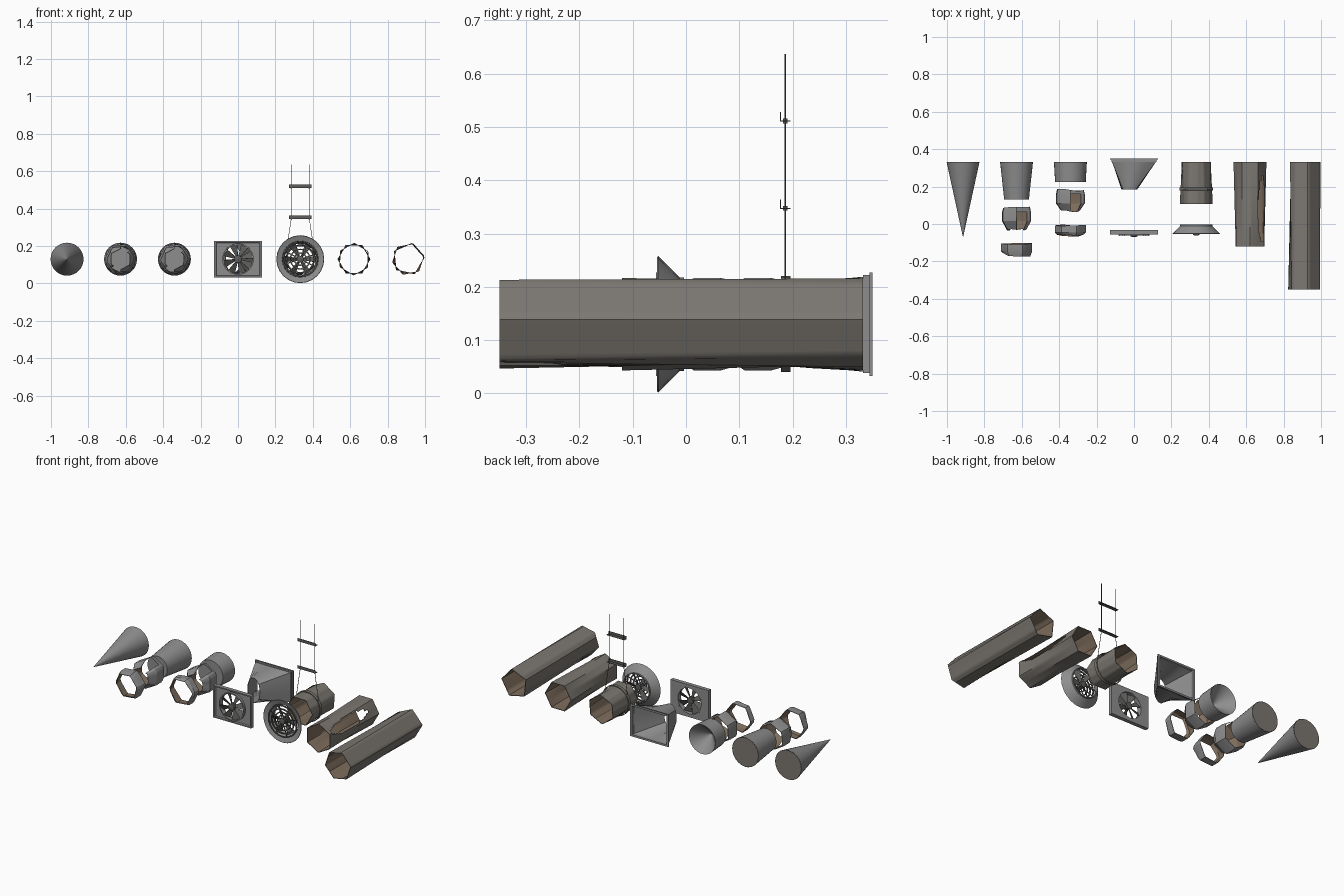
import bpy, bmesh, math, random
from mathutils import Vector

if "Cube" in bpy.data.objects:
    bpy.data.objects.remove(bpy.data.objects["Cube"])

random.seed(4)
CZ, R, TAU = 0.13, 0.088, math.tau


def material(name, rgb):
    m = bpy.data.materials.new(name)
    m.diffuse_color = (*rgb, 1)
    m.use_nodes = True
    m.node_tree.nodes["Principled BSDF"].inputs["Base Color"].default_value = m.diffuse_color
    return m


LIGHT = material("light_steel", (0.27, 0.27, 0.27))
TAUPE = material("duct_steel", (0.20, 0.185, 0.165))
BROWN = material("rusty_inside", (0.21, 0.155, 0.11))
DARK = material("dark_steel", (0.11, 0.11, 0.105))


def build(name, verts, faces, mats, wall=0, fix=False, angle=35):
    me = bpy.data.meshes.new(name)
    me.from_pydata(verts, [], faces)
    for m in mats:
        me.materials.append(m)
    if fix:
        bm = bmesh.new()
        bm.from_mesh(me)
        bmesh.ops.recalc_face_normals(bm, faces=bm.faces)
        bm.to_mesh(me)
        bm.free()
    ob = bpy.data.objects.new(name, me)
    bpy.context.collection.objects.link(ob)
    bpy.ops.object.select_all(action='DESELECT')
    ob.select_set(True)
    bpy.context.view_layer.objects.active = ob
    if wall:
        s = ob.modifiers.new("wall", 'SOLIDIFY')
        s.thickness, s.offset = wall, -1
        s.material_offset = 1 if len(mats) > 1 else 0
        bpy.ops.object.modifier_apply(modifier=s.name)
    bpy.ops.object.shade_smooth_by_angle(angle=math.radians(angle))
    return ob


def loft(name, rings, mats, loop=False, caps=(), skip=None, **kw):
    """Skin a list of equal-sized rings, ordered by growing y for outward faces."""
    n, k = len(rings[0]), len(rings)
    verts = [p for r in rings for p in r]
    faces = []
    for j in range(k if loop else k - 1):
        j2 = (j + 1) % k
        for i in range(n):
            i2 = (i + 1) % n
            if not (skip and skip(i / n, j)):
                faces.append((j * n + i, j2 * n + i, j2 * n + i2, j * n + i2))
    if 0 in caps:
        faces.append(tuple(range(n)))
    if 1 in caps:
        faces.append(tuple(reversed(range((k - 1) * n, k * n))))
    return build(name, verts, faces, mats, **kw)


def ring(cx, y, r, n=32):
    out = []
    for i in range(n):
        a = TAU * i / n
        rr = r(a) if callable(r) else r
        yy = y(a) if callable(y) else y
        out.append((cx + rr * math.cos(a), yy, CZ + rr * math.sin(a)))
    return out


def lathe(name, cx, prof, mats, n=32, **kw):
    return loft(name, [ring(cx, y, r, n) for y, r in prof], mats, **kw)


def ngon(sides, turn, rad=R):
    """Radius of a regular polygon at a given angle."""
    w = TAU / sides
    return lambda a: rad * math.cos(w / 2) / math.cos((a - turn) % w - w / 2)


def box(name, x, y, z, mat):
    v = [(i, j, k) for i in x for j in y for k in z]
    f = [(0, 1, 3, 2), (4, 6, 7, 5), (0, 4, 5, 1), (2, 3, 7, 6), (0, 2, 6, 4), (1, 5, 7, 3)]
    return build(name, v, f, [mat], fix=True)


def rod(name, a, b, r, mat, n=6):
    a, b = Vector(a), Vector(b)
    q = (b - a).to_track_quat('Z', 'Y')
    rings = [[tuple(p + q @ Vector((r * math.cos(TAU * i / n), r * math.sin(TAU * i / n), 0)))
              for i in range(n)] for p in (a, b)]
    return loft(name, rings, [mat], caps=(0, 1), fix=True)


# long angular tubes: one polygon at the front twists into another at the back
def tube(name, cx, y0, y1, f, b, rows=1, skip=None):
    rings = []
    for j in range(rows + 1):
        t = j / rows
        rings.append(ring(cx, y0 + (y1 - y0) * t,
                          lambda a: f(a) * (1 - t) + b(a) * t, 60))
    return loft(name, rings, [TAUPE, BROWN], wall=0.003, skip=skip)


def torn(i, j):
    # long tapered hole on the upper right side
    t = (j + 0.5) / 18
    if not 0.05 < t < 0.82:
        return False
    return abs(i - 0.08) < 0.075 * math.sin(math.pi * (t - 0.05) / 0.77) ** 0.5


tube("long_duct", 0.91, -0.35, 0.332, ngon(6, 0.2), ngon(5, 0.1))
tube("torn_duct", 0.62, -0.12, 0.332, ngon(6, 0.5), ngon(6, 0.0), 18, torn)
tube("short_duct", 0.333, 0.108, 0.332, ngon(6, 0.0), ngon(6, 0.45))

# pointed cone
lathe("cone_body", -0.914, [(-0.07, 0.0005), (0.332, R)], [LIGHT])
lathe("cone_base", -0.914, [(0.3315, R - 0.001), (0.3325, R - 0.001)], [TAUPE],
      caps=(0, 1), fix=True)

# blunt tapered plug
lathe("tapered_plug", -0.628, [(0.13, 0.066), (0.332, R)], [LIGHT], caps=(0,))
lathe("plug_base", -0.628, [(0.3315, R - 0.001), (0.3325, R - 0.001)], [TAUPE],
      caps=(0, 1), fix=True)

# short plug with a funnel sunk into the back
lathe("funnel_plug", -0.34, [(0.225, 0.082), (0.332, R), (0.24, 0.002)], [LIGHT], caps=(0,))


# broken claw-like pieces and jagged rings in front of the plugs
def jag(base, amount, teeth=6):
    h = [random.uniform(-amount, amount) for _ in range(teeth)]

    def f(a):
        t = a / TAU * teeth
        i = int(t) % teeth
        return base + h[i] + (h[(i + 1) % teeth] - h[i]) * (t - int(t))
    return f


for tag, cx, mid, front in (("a", -0.628, 0.095, -0.10), ("b", -0.34, 0.19, 0.0)):
    hexa = ngon(6, 0.5)
    loft("broken_piece_" + tag,
         [ring(cx, jag(mid - 0.12, 0.012), ngon(6, 0.5, 0.058)),
          ring(cx, mid - 0.08, hexa), ring(cx, mid - 0.03, hexa),
          ring(cx, jag(mid - 0.008, 0.007), ngon(6, 0.5, 0.082))],
         [LIGHT, BROWN], wall=0.003, angle=25,
         skip=lambda i, j: j < 2 and (0.12 < i < 0.22 or 0.62 < i < 0.72 and j == 0))
    loft("jagged_ring_" + tag,
         [ring(cx, jag(front - 0.065, 0.012), ngon(6, 0.1, 0.077)),
          ring(cx, front - 0.045, ngon(6, 0.1)),
          ring(cx, jag(front - 0.006, 0.006), ngon(6, 0.1))],
         [LIGHT, BROWN], wall=0.003, angle=25)


# rectangle-to-round parts
def rect(y, a=0.127, b=0.097, n=8):
    c = [(a, -b), (a, b), (-a, b), (-a, -b)]
    return [(c[s][0] + (c[(s + 1) % 4][0] - c[s][0]) * i / n, y,
             CZ + c[s][1] + (c[(s + 1) % 4][1] - c[s][1]) * i / n)
            for s in range(4) for i in range(n)]


def rect_oval(y, rx, rz, cx=0.0):
    out = []
    for x, _, z in rect(0):
        a = math.atan2(z - CZ, x)
        out.append((cx + rx * math.cos(a), y, CZ + rz * math.sin(a)))
    return out


loft("transition_funnel", [rect_oval(0.184, 0.042, 0.075, -0.025), rect(0.332, 0.117, 0.089)],
     [LIGHT], wall=0.003, angle=40)
loft("transition_flange", [rect(0.332, 0.114, 0.086), rect(0.332, 0.12, 0.092),
                           rect(0.344, 0.12, 0.092), rect(0.344), rect(0.35),
                           rect(0.35, 0.114, 0.086)], [LIGHT], loop=True, fix=True)

# square vent: raised frame, plate with round opening
loft("vent_frame", [rect(-0.033), rect(-0.056), rect(-0.056, 0.118, 0.09),
                    rect(-0.048, 0.114, 0.087), rect_oval(-0.048, 0.084, 0.084),
                    rect_oval(-0.033, 0.084, 0.084)], [LIGHT], loop=True, fix=True)
lathe("vent_rim", 0, [(-0.033, 0.084), (-0.062, 0.084), (-0.062, 0.077), (-0.033, 0.077)],
      [LIGHT], loop=True, fix=True)
lathe("vent_hub", 0, [(-0.07, 0.008), (-0.066, 0.02), (-0.038, 0.02)], [DARK],
      caps=(0, 1), fix=True)

# round vent: flared collar
VX = 0.333
lathe("round_vent_collar", VX, [(-0.004, R), (-0.012, R), (-0.052, 0.128), (-0.054, 0.126),
                                (-0.045, 0.098), (-0.015, 0.083), (-0.004, 0.083)],
      [LIGHT], n=24, loop=True, fix=True)
lathe("round_vent_hub", VX, [(-0.062, 0.008), (-0.058, 0.018), (-0.02, 0.018)], [DARK],
      caps=(0, 1), fix=True)
for i, r in enumerate((0.097, 0.076, 0.056, 0.036)):
    lathe(f"grille_ring_{i}", VX, [(-0.048, r), (-0.054, r), (-0.054, r - 0.007),
                                   (-0.048, r - 0.007)], [DARK], n=24, loop=True, fix=True)


# pitched fan blades and straight spokes
def blade(name, cx, y, a, r0, r1, w0, w1, pitch, mat):
    u = Vector((math.cos(a), 0, math.sin(a)))
    t = Vector((-math.sin(a), 0, math.cos(a)))
    c = Vector((cx, y, CZ))
    d = t * math.cos(pitch) + Vector((0, math.sin(pitch), 0))
    nrm = u.cross(d) * 0.001
    base = [c + u * r0 - d * w0, c + u * r1 - d * w1, c + u * r1 + d * w1, c + u * r0 + d * w0]
    v = [tuple(p + nrm) for p in base] + [tuple(p - nrm) for p in base]
    f = [(0, 1, 2, 3), (7, 6, 5, 4)] + [(i, i + 4, (i + 1) % 4 + 4, (i + 1) % 4) for i in range(4)]
    build(name, v, f, [mat], fix=True)


for i in range(8):
    a = TAU * (i + 0.4) / 8
    blade(f"vent_blade_{i}", 0, -0.05, a, 0.015, 0.079, 0.006, 0.024, 0.55, DARK)
    blade(f"round_vent_spoke_{i}", VX, -0.05, a, 0.015, 0.098, 0.003, 0.003, 0, DARK)
for i in range(6):
    blade(f"round_vent_blade_{i}", VX, -0.03, TAU * i / 6, 0.015, 0.082, 0.006, 0.02, 0.6, DARK)

# hanger: strap, wires, and two channel bars
lathe("hanger_strap", VX, [(0.178, 0.086), (0.178, 0.09), (0.196, 0.09), (0.196, 0.086)],
      [TAUPE], loop=True, fix=True)
for s, tag in ((-1, "left"), (1, "right")):
    rod(f"hanger_wire_lower_{tag}", (VX + s * 0.075, 0.186, 0.17),
        (VX + s * 0.048, 0.186, 0.348), 0.0015, DARK)
    rod(f"hanger_wire_upper_{tag}", (VX + s * 0.048, 0.186, 0.348),
        (VX + s * 0.048, 0.186, 0.637), 0.0015, DARK)
for i, z in enumerate((0.346, 0.51)):
    x = (VX - 0.06, VX + 0.06)
    box(f"bar_web_{i}", x, (0.176, 0.196), (z, z + 0.002), DARK)
    box(f"bar_flange_{i}", x, (0.176, 0.178), (z + 0.002, z + 0.018), DARK)
    for s in (-1, 1):
        rod(f"bar_nut_{i}_{s}", (VX + s * 0.048, 0.186, z - 0.003),
            (VX + s * 0.048, 0.186, z + 0.006), 0.005, DARK)
